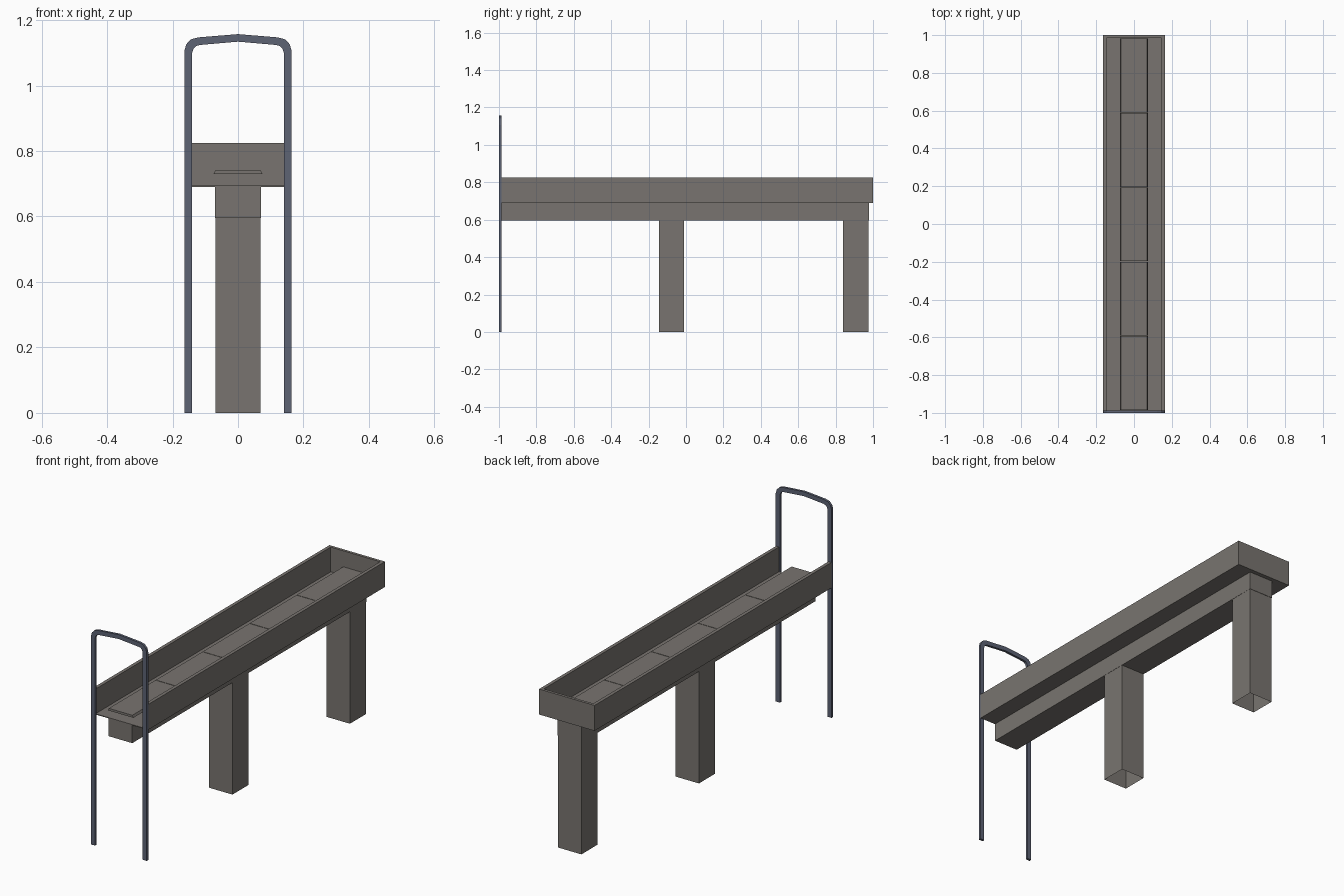
import bpy, bmesh

if "Cube" in bpy.data.objects:
    bpy.data.objects.remove(bpy.data.objects["Cube"])


def material(name, rgb):
    m = bpy.data.materials.new(name)
    m.diffuse_color = (*rgb, 1)
    m.use_nodes = True
    m.node_tree.nodes["Principled BSDF"].inputs["Base Color"].default_value = m.diffuse_color
    return m


concrete = material("warm grey concrete", (0.19, 0.175, 0.16))
steel = material("blue grey steel", (0.11, 0.125, 0.175))


def finish(name, bm, mat):
    bmesh.ops.recalc_face_normals(bm, faces=bm.faces)
    me = bpy.data.meshes.new(name)
    bm.to_mesh(me)
    bm.free()
    me.materials.append(mat)
    ob = bpy.data.objects.new(name, me)
    bpy.context.collection.objects.link(ob)
    return ob


def extrude(name, profile, y0, y1, mat):
    """Extrude a closed x-z outline along y."""
    bm = bmesh.new()
    face = bm.faces.new([bm.verts.new((x, y0, z)) for x, z in profile])
    res = bmesh.ops.extrude_face_region(bm, geom=[face], use_keep_orig=True)
    for v in res["geom"]:
        if isinstance(v, bmesh.types.BMVert):
            v.co.y = y1
    return finish(name, bm, mat)


def rect(x0, x1, z0, z1):
    return [(x0, z0), (x1, z0), (x1, z1), (x0, z1)]


# trough: thin floor and two walls, open at the front, closed at the back
W, T, Z0, Z1 = 0.163, 0.018, 0.69, 0.825
FLOOR = Z0 + 0.004
extrude("trough", [(-W, Z0), (W, Z0), (W, Z1), (W - T, Z1), (W - T, FLOOR),
                   (-W + T, FLOOR), (-W + T, Z1), (-W, Z1)], -0.988, 0.985, concrete)
extrude("trough_end_wall", rect(-W, W, Z0, Z1), 0.985, 1.0, concrete)

# raised running surface made of five slabs with bevelled sides
n, ya, yb = 5, -0.985, 0.985
step = (yb - ya) / n
for i in range(n):
    extrude(f"track_slab_{i + 1}", [(-0.075, 0.73), (0.075, 0.73), (0.069, 0.742), (-0.069, 0.742)],
            ya + i * step, ya + (i + 1) * step - 0.003, concrete)

# beam under the trough
extrude("support_beam", rect(-0.07, 0.07, 0.595, Z0), -0.987, 0.978, concrete)

# hollow pillars, open at the bottom
for name, y0, y1 in (("middle_pillar", -0.145, -0.01), ("back_pillar", 0.84, 0.976)):
    ob = extrude(name, rect(-0.069, 0.069, 0, 0.596), y0, y1, concrete)
    bm = bmesh.new()
    bm.from_mesh(ob.data)
    low = [f for f in bm.faces if f.calc_center_median().z < 0.001]
    bmesh.ops.delete(bm, geom=low, context='FACES')
    bm.to_mesh(ob.data)
    bm.free()

# front arch frame: outer and inner outlines, mirrored in x
outer = [(0.164, 0), (0.164, 1.105), (0.158, 1.126), (0.144, 1.141), (0.122, 1.147)]
inner = [(0.14, 0), (0.14, 1.1), (0.136, 1.112), (0.128, 1.121), (0.115, 1.124)]


def full(pts, top):
    return pts + [(0, top)] + [(-x, z) for x, z in reversed(pts)]


o, i_ = full(outer, 1.157), full(inner, 1.134)
bm = bmesh.new()
rings = []
for (xo, zo), (xi, zi) in zip(o, i_):
    rings.append([bm.verts.new(c) for c in ((xo, -1, zo), (xo, -0.987, zo),
                                            (xi, -0.987, zi), (xi, -1, zi))])
for a, b in zip(rings, rings[1:]):
    for k in range(4):
        bm.faces.new((a[k], a[(k + 1) % 4], b[(k + 1) % 4], b[k]))
bm.faces.new(rings[0])
bm.faces.new(rings[-1])
finish("front_arch_frame", bm, steel)
